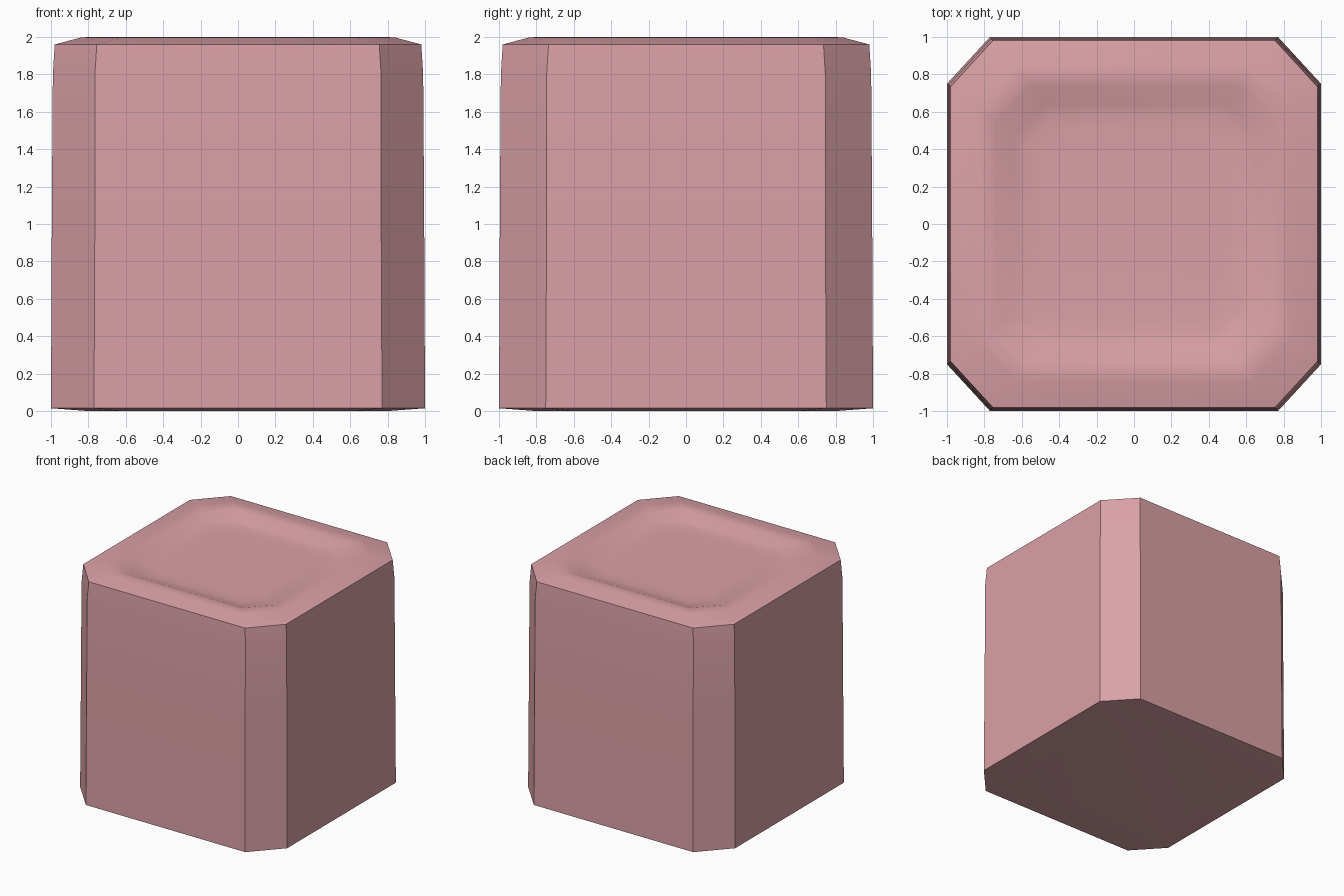
import bpy, bmesh, math

if "Cube" in bpy.data.objects:
    bpy.data.objects.remove(bpy.data.objects["Cube"])

pink = bpy.data.materials.new("dusty pink")
pink.diffuse_color = (0.70, 0.355, 0.385, 1)
pink.use_nodes = True
pink.node_tree.nodes["Principled BSDF"].inputs["Base Color"].default_value = pink.diffuse_color


def ring(bm, half, cx, cy, z):
    """Octagonal loop: square of given half width, corners cut by cx and cy."""
    a, b = half - cx, half - cy
    pts = [(a, -half), (half, -b), (half, b), (a, half),
           (-a, half), (-half, b), (-half, -b), (-a, -half)]
    return [bm.verts.new((x, y, z)) for x, y in pts]


# half width, corner cut in x, corner cut in y, height: bottom to top dish
levels = [
    (0.80, 0.18, 0.20, 0.0),
    (1.00, 0.23, 0.25, 0.015),
    (0.995, 0.23, 0.25, 1.10),
    (0.99, 0.225, 0.245, 1.80),
    (0.98, 0.225, 0.245, 1.96),
    (0.84, 0.21, 0.22, 1.997),
    (0.79, 0.20, 0.21, 2.0),
    (0.74, 0.19, 0.20, 1.99),
    (0.64, 0.16, 0.17, 1.952),
    (0.58, 0.14, 0.15, 1.942),
    (0.50, 0.12, 0.13, 1.94),
]

bm = bmesh.new()
rings = [ring(bm, *lv) for lv in levels]
for lo, hi in zip(rings, rings[1:]):
    for i in range(8):
        j = (i + 1) % 8
        bm.faces.new((lo[i], lo[j], hi[j], hi[i]))
bm.faces.new(rings[0][::-1])
bm.faces.new(rings[-1])
bmesh.ops.recalc_face_normals(bm, faces=bm.faces)

# Block with chamfered corners and a shallow dished top
mesh = bpy.data.meshes.new("dished_block")
bm.to_mesh(mesh)
bm.free()
mesh.materials.append(pink)
block = bpy.data.objects.new("dished_block", mesh)
bpy.context.collection.objects.link(block)
bpy.context.view_layer.objects.active = block
block.select_set(True)
bpy.ops.object.shade_smooth_by_angle(angle=math.radians(30))
